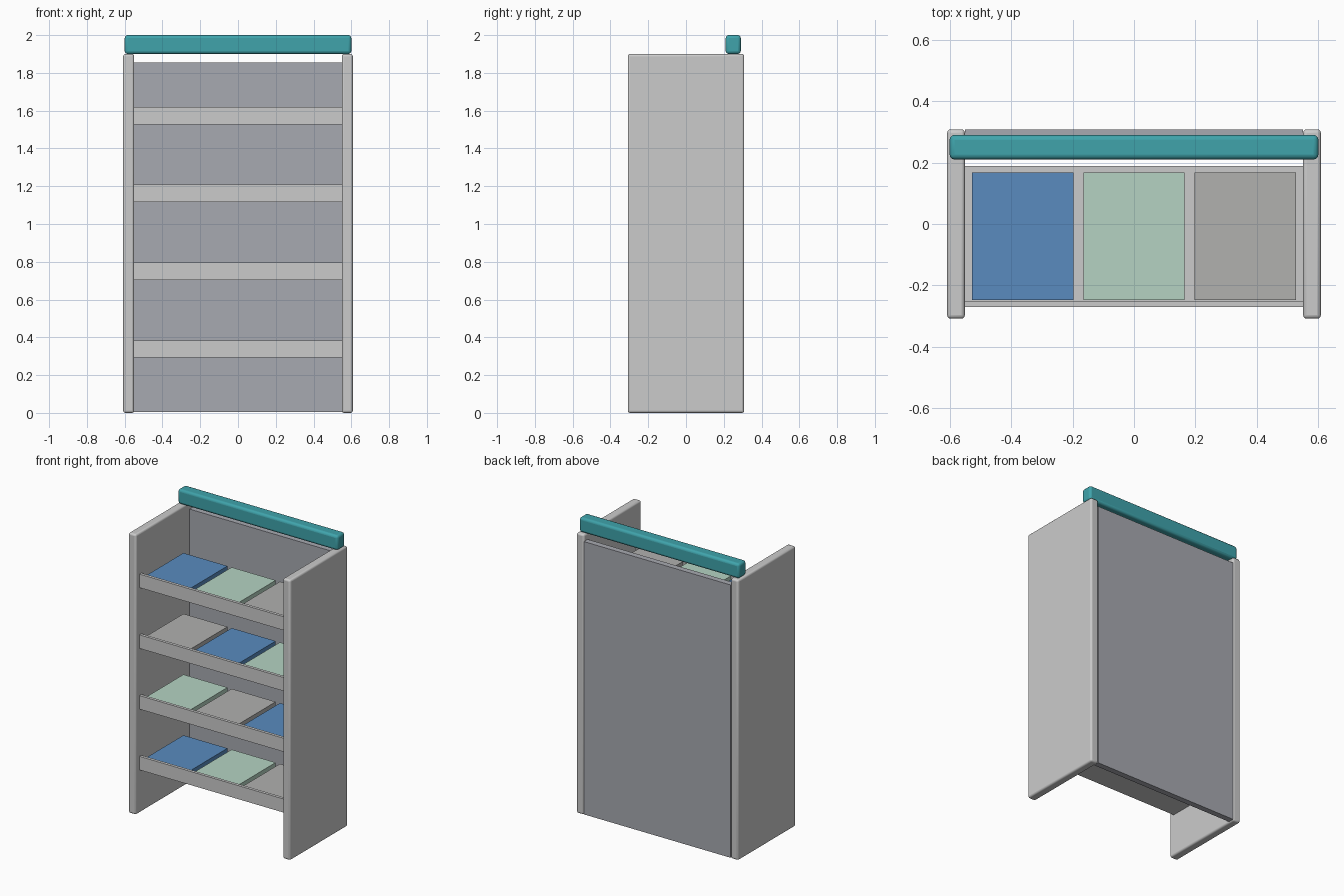
import bpy

if "Cube" in bpy.data.objects:
    bpy.data.objects.remove(bpy.data.objects["Cube"])


def material(name, rgb):
    m = bpy.data.materials.new(name)
    m.diffuse_color = (*rgb, 1)
    m.use_nodes = True
    m.node_tree.nodes["Principled BSDF"].inputs["Base Color"].default_value = m.diffuse_color
    return m


def box(name, x, y, z, mat=None, bevel=0.0):
    """Box from (min, max) ranges, optionally with rounded edges."""
    bpy.ops.mesh.primitive_cube_add(size=1)
    ob = bpy.context.object
    ob.name = name
    ob.location = [(r[0] + r[1]) / 2 for r in (x, y, z)]
    ob.scale = [r[1] - r[0] for r in (x, y, z)]
    bpy.ops.object.transform_apply(location=False, rotation=False, scale=True)
    if mat:
        ob.data.materials.append(mat)
    if bevel:
        mod = ob.modifiers.new("Bevel", 'BEVEL')
        mod.width = bevel
        mod.segments = 3
        bpy.ops.object.shade_smooth_by_angle()
    return ob


teal = material("teal", (0.05, 0.37, 0.41))
panel_grey = material("panel_grey", (0.39, 0.40, 0.44))
goods = [material("blue", (0.10, 0.26, 0.52)),
         material("pale_green", (0.46, 0.65, 0.54)),
         material("warm_grey", (0.44, 0.44, 0.43))]

# Side panels
for name, x in (("left_side", (-0.608, -0.55)), ("right_side", (0.55, 0.608))):
    box(name, x, (-0.308, 0.308), (0, 1.9), bevel=0.012)

# Back panel and header bar
box("back_panel", (-0.55, 0.55), (0.268, 0.308), (0.005, 1.855), panel_grey)
box("header_bar", (-0.6, 0.6), (0.21, 0.29), (1.9, 2.0), teal, bevel=0.016)

# Shelves with front lips and three flat packs each
for i in range(4):
    z = 0.292 + 0.412 * i
    box(f"shelf_{i + 1}", (-0.55, 0.55), (-0.25, 0.188), (z, z + 0.035))
    box(f"shelf_lip_{i + 1}", (-0.55, 0.55), (-0.27, -0.25), (z, z + 0.092))
    for j in range(3):
        x = (j - 1) * 0.362
        box(f"pack_{i + 1}_{j + 1}", (x - 0.165, x + 0.165), (-0.247, 0.168),
            (z + 0.035, z + 0.074), goods[(i + j) % 3])
